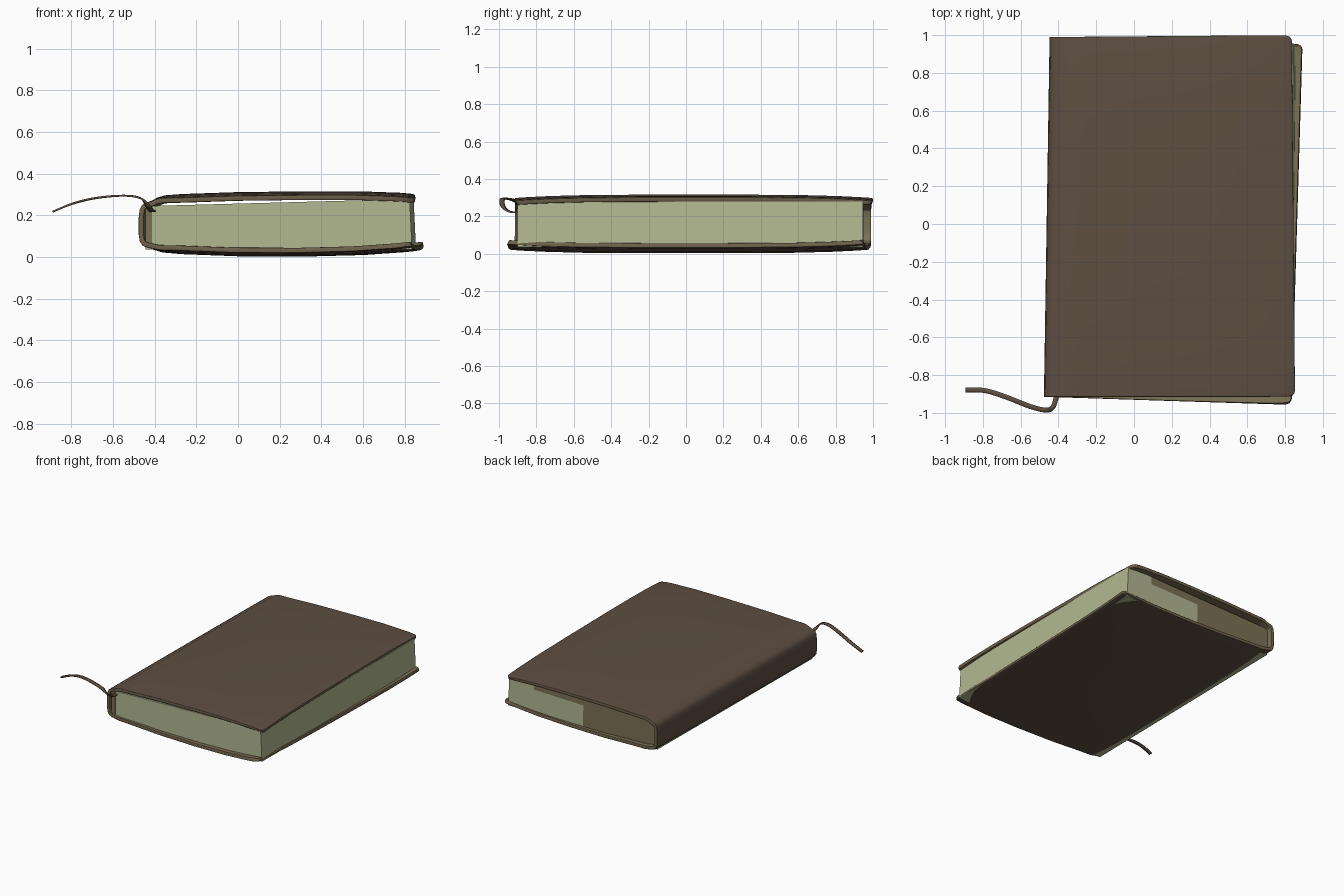
import bpy, bmesh, math
from mathutils import Vector

if "Cube" in bpy.data.objects:
    bpy.data.objects.remove(bpy.data.objects["Cube"])


def material(name, rgb):
    m = bpy.data.materials.new(name)
    m.diffuse_color = (*rgb, 1)
    m.use_nodes = True
    m.node_tree.nodes["Principled BSDF"].inputs["Base Color"].default_value = m.diffuse_color
    return m


LEATHER = material("brown_leather", (0.112, 0.078, 0.055))
LINING = material("olive_lining", (0.20, 0.165, 0.09))
EDGE = material("worn_edge", (0.155, 0.12, 0.07))
PAPER = material("pale_paper", (0.45, 0.48, 0.29))


def lerp(a, b, t):
    return a + (b - a) * t


def make_object(name, bm, mats):
    me = bpy.data.meshes.new(name)
    bm.to_mesh(me)
    bm.free()
    for m in mats:
        me.materials.append(m)
    ob = bpy.data.objects.new(name, me)
    bpy.context.collection.objects.link(ob)
    return ob


def smooth(ob, angle=40):
    bpy.ops.object.select_all(action='DESELECT')
    ob.select_set(True)
    bpy.context.view_layer.objects.active = ob
    bpy.ops.object.shade_smooth_by_angle(angle=math.radians(angle))


def sheet(bm, rows):
    vs = [[bm.verts.new(p) for p in r] for r in rows]
    for a, b in zip(vs, vs[1:]):
        for i in range(len(a) - 1):
            bm.faces.new((a[i], b[i], b[i + 1], a[i + 1]))


# Cover: one wrapped section (top board, hinge, spine, bottom board), u = spine to fore edge
PROFILE = [(1, .301), (.985, .305), (.95, .309), (.8, .316), (.6, .316), (.35, .312),
           (.15, .303), (.09, .297), (.065, .288), (.045, .273), (.028, .264), (.012, .252),
           (.004, .23), (0, .19), (0, .11), (.004, .075), (.015, .052), (.04, .038),
           (.08, .022), (.15, .014), (.35, .004), (.6, .003), (.8, .010), (.95, .024),
           (.985, .029), (1, .033)]
STEPS = [0, .004, .009, .016, .04, .1, .2, .35, .5, .65, .8, .9, .96, .984, .991, .996, 1]
RADIUS = .033

rows = []
for v in STEPS:
    row = []
    for u, z in PROFILE:
        top = min(max((z - .06) / .19, 0), 1)          # 0 bottom board, 1 top board
        left = lerp(-.477, -.447, v)
        right = lerp(lerp(.835, .893, v), lerp(.853, .836, v), top)
        d = min(v, 1 - v) * 1.9                        # rounded board corners
        inset = RADIUS - math.sqrt(max(0, RADIUS**2 - max(0, RADIUS - d)**2))
        x = lerp(left, right - inset, u)
        front = lerp(lerp(-.915, -.957, u), -.915, top)
        back = lerp(lerp(.99, .955, u), lerp(.99, 1.0, u), top)
        dome = .018 * abs(2 * v - 1)**4
        zz = z + dome * (1 - 2 * top) * min(1, u * 8)
        row.append((x, lerp(front, back, v), zz))
    rows.append(row)
bm = bmesh.new()
sheet(bm, rows)
cover = make_object("leather_cover", bm, [LEATHER, LINING, EDGE])
smooth(cover)
sol = cover.modifiers.new("thickness", 'SOLIDIFY')
sol.thickness = .024
sol.offset = -1
sol.material_offset = 1
sol.material_offset_rim = 2
bev = cover.modifiers.new("soft_edges", 'BEVEL')
bev.width = .006
bev.segments = 2
bev.limit_method = 'ANGLE'
bev.angle_limit = math.radians(50)

# Page block: slightly skewed box; the spine half of the rear end is olive
bm = bmesh.new()
bmesh.ops.create_cube(bm, size=1)
for axis, n in ((0, 12), (2, 4)):
    edges = [e for e in bm.edges
             if abs((e.verts[1].co - e.verts[0].co)[axis]) > .5]
    bmesh.ops.subdivide_edges(bm, edges=edges, cuts=n - 1, use_grid_fill=True)
for vert in bm.verts:
    a, b, c = (k + .5 for k in vert.co)
    vert.co = (lerp(lerp(-.445, -.42, b), lerp(.836, .855, b) - .012 * c, a),
               lerp(-.902, .945, b),
               lerp(.036, lerp(.245, .279, a), c))
bm.normal_update()
for f in bm.faces:
    p = f.calc_center_median()
    if f.normal.y > .7 and (p.x < .25 or (p.z > .2 and p.x < .6)):
        f.material_index = 1
pages = make_object("page_block", bm, [PAPER, LINING])

# Headbands: thin olive strips beside the spine at both ends
for name, y, x in (("front_headband", -.902, -.428), ("back_headband", .945, -.405)):
    bm = bmesh.new()
    bmesh.ops.create_cube(bm, size=1)
    for vert in bm.verts:
        vert.co = Vector((x, y, .145)) + Vector((vert.co.x * .03, vert.co.y * .008, vert.co.z * .2))
    make_object(name, bm, [LINING])

# Ribbon bookmark: flat strip swept along a smoothed path
PATH = [Vector(p) for p in (
    (-.40, -.86, .225), (-.415, -.93, .222), (-.432, -.972, .245), (-.468, -.985, .283),
    (-.55, -.966, .295), (-.68, -.915, .284), (-.79, -.882, .258), (-.89, -.878, .218))]
pts = []
for i in range(len(PATH) - 1):
    p0, p1, p2, p3 = (PATH[min(max(i + k, 0), len(PATH) - 1)] for k in (-1, 0, 1, 2))
    for s in range(6):
        t = s / 6
        pts.append(.5 * (2 * p1 + (p2 - p0) * t + (2 * p0 - 5 * p1 + 4 * p2 - p3) * t * t
                         + (3 * p1 - p0 - 3 * p2 + p3) * t**3))
pts.append(PATH[-1])
rows = []
for i, p in enumerate(pts):
    d = pts[min(i + 1, len(pts) - 1)] - pts[max(i - 1, 0)]
    side = Vector((-d.y, d.x, 0)).normalized() * .013
    rows.append((p - side, p, p + side))
bm = bmesh.new()
sheet(bm, rows)
ribbon = make_object("ribbon_bookmark", bm, [LEATHER])
smooth(ribbon)
sol = ribbon.modifiers.new("thickness", 'SOLIDIFY')
sol.thickness = .009
sol.offset = 0
